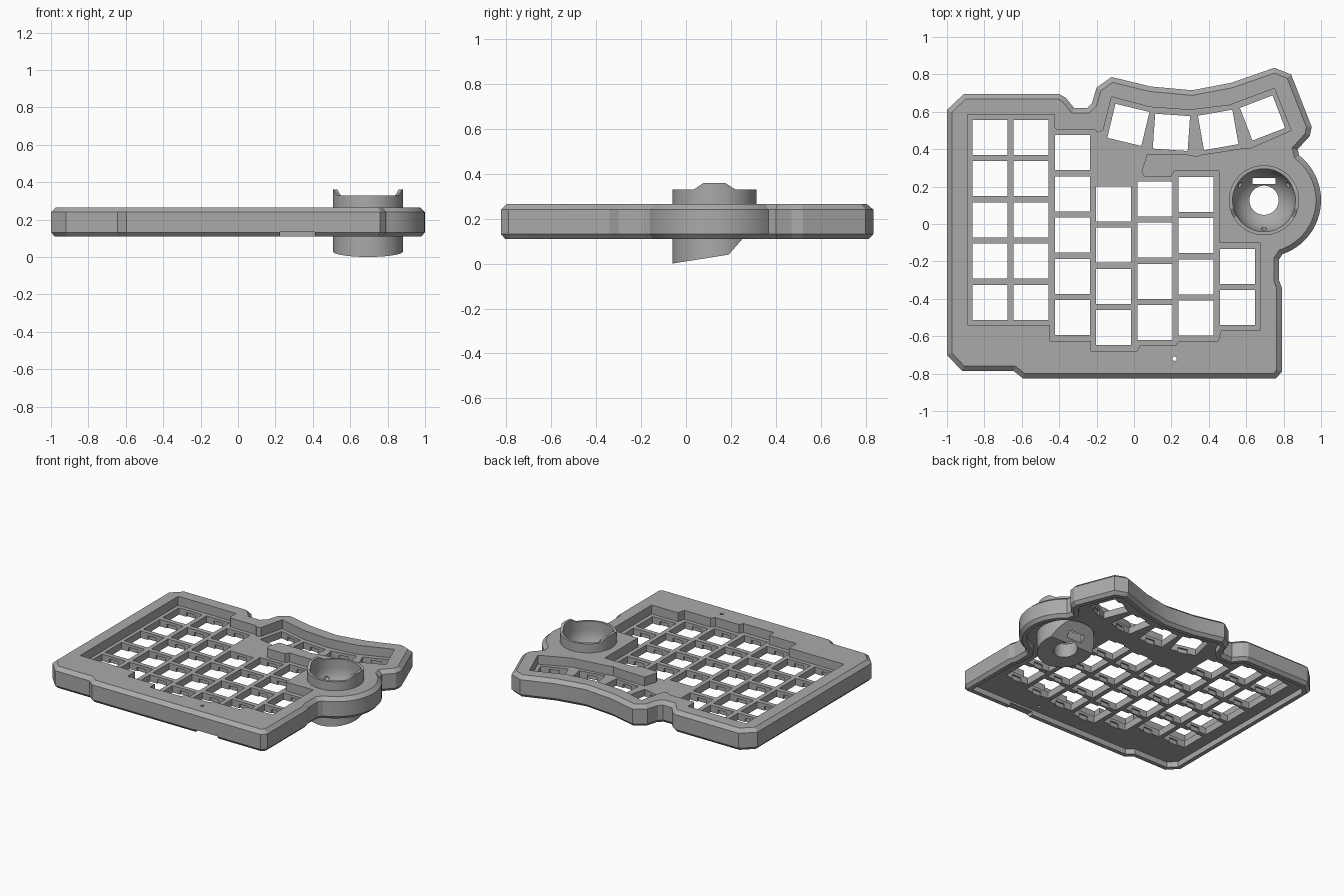
import bpy, bmesh, math
from mathutils import Matrix, Vector

if "Cube" in bpy.data.objects:
    bpy.data.objects.remove(bpy.data.objects["Cube"])

grey = bpy.data.materials.new("matte grey")
grey.use_nodes = True
colour = (0.4, 0.4, 0.4, 1)
grey.diffuse_color = colour
grey.node_tree.nodes["Principled BSDF"].inputs["Base Color"].default_value = colour

BOTTOM, TOP = 0.11, 0.265
PLATE_LOW, PLATE_TOP = 0.15, 0.2
CHAMFER = 0.027
BALL_X, BALL_Y = 0.695, 0.127
PITCH, HOLE = 0.2205, 0.187


def finish(bm, name):
    bmesh.ops.recalc_face_normals(bm, faces=bm.faces)
    mesh = bpy.data.meshes.new(name)
    bm.to_mesh(mesh)
    bm.free()
    mesh.materials.append(grey)
    obj = bpy.data.objects.new(name, mesh)
    bpy.context.collection.objects.link(obj)
    return obj


def offset(points, d):
    """Move a clockwise outline inwards by d with mitred corners."""
    result = []
    for i, p in enumerate(points):
        p = Vector(p)
        a = (p - Vector(points[i - 1])).normalized()
        b = (Vector(points[(i + 1) % len(points)]) - p).normalized()
        na, nb = Vector((a.y, -a.x)), Vector((b.y, -b.x))
        result.append(p + (na + nb) * (d / (1 + na.dot(nb))))
    return result


def loft(name, layers):
    """Stack (outline, height) layers into a closed solid."""
    bm = bmesh.new()
    rings = [[bm.verts.new((p[0], p[1], z)) for p in pts] for pts, z in layers]
    for low, high in zip(rings, rings[1:]):
        for i in range(len(low)):
            bm.faces.new((low[i - 1], low[i], high[i], high[i - 1]))
    bm.faces.new(rings[0])
    bm.faces.new(rings[-1])
    return finish(bm, name)


def boxes(name, places, width, depth, low, high):
    """One mesh of equal boxes at (x, y, degrees)."""
    bm = bmesh.new()
    for x, y, turn in places:
        matrix = (Matrix.Translation((x, y, (low + high) / 2))
                  @ Matrix.Rotation(math.radians(turn), 4, "Z")
                  @ Matrix.Diagonal((width, depth, high - low, 1)))
        bmesh.ops.create_cube(bm, size=1, matrix=matrix)
    return finish(bm, name)


def cylinder(name, x, y, radius, low, high, sides):
    bm = bmesh.new()
    bmesh.ops.create_cone(bm, cap_ends=True, segments=sides, radius1=radius,
                          radius2=radius, depth=high - low,
                          matrix=Matrix.Translation((x, y, (low + high) / 2)))
    return finish(bm, name)


def cut(target, cutter):
    mod = target.modifiers.new("cut", "BOOLEAN")
    mod.operation, mod.solver, mod.object = "DIFFERENCE", "EXACT", cutter
    bpy.context.view_layer.objects.active = target
    bpy.ops.object.modifier_apply(modifier=mod.name)
    bpy.data.objects.remove(cutter)


def smooth(obj, degrees):
    bpy.ops.object.select_all(action="DESELECT")
    obj.select_set(True)
    bpy.context.view_layer.objects.active = obj
    bpy.ops.object.shade_smooth_by_angle(angle=math.radians(degrees))


# Case outline, clockwise, with the round bulge for the ball
back = [(-1, -.7), (-1, .61), (-.91, .695), (-.4, .695), (-.365, .675), (-.32, .62),
        (-.25, .62), (-.225, .645), (-.2, .73), (-.12, .786), (.09, .735), (.31, .715),
        (.52, .755), (.75, .835), (.84, .8), (.95, .52), (.94, .47), (.875, .4)]
bulge = []
for i in range(25):
    a = math.radians(52 - i * 123 / 24)
    bulge.append((BALL_X + .305 * math.cos(a), BALL_Y + .305 * math.sin(a)))
front = [(.775, -.19), (.775, -.3), (.79, -.34), (.79, -.79), (.76, -.825),
         (-.595, -.825), (-.645, -.785), (-.92, -.785)]
outline = back + bulge + front
inner = offset(outline, CHAMFER)
case = loft("case", [(offset(outline, .02), BOTTOM), (outline, BOTTOM + .022),
                     (outline, TOP - .025), (inner, TOP)])

# Hollow underside
cut(case, loft("cavity", [(offset(outline, .05), 0), (offset(outline, .05), PLATE_LOW)]))

# Sunken key well
well = [(-.89, -.54), (-.89, .585), (-.425, .585), (-.425, .515), (-.415, .505),
        (-.21, .505), (-.195, .488), (-.165, .5), (-.12, .68), (.085, .625), (.3, .61),
        (.51, .635), (.75, .725), (.84, .5), (.62, .405), (.585, .405), (.36, .37),
        (.33, .36), (.3, .37), (.07, .375), (.04, .28), (.055, .255), (.2, .255),
        (.215, .283), (.455, .283), (.455, -.1), (.675, -.1), (.675, -.57),
        (.465, -.57), (.45, -.625), (.24, -.625), (.22, -.65), (.03, -.65),
        (.015, -.68), (-.23, -.68), (-.23, -.625), (-.45, -.625), (-.45, -.54)]
cut(case, loft("well", [(well, PLATE_TOP), (well, TOP + .1)]))

# Switch holes: staggered columns and a fanned thumb row
columns = [(.463, 5), (.463, 5), (.382, 5), (.107, 4), (.134, 4), (.158, 4), (-.227, 2)]
keys = [(-.77 + PITCH * c, top - PITCH * r, 0)
        for c, (top, rows) in enumerate(columns) for r in range(rows)]
keys += [(-.03, .53, -13.5), (.2, .49, -4), (.45, .503, 10), (.687, .567, 21)]
cut(case, boxes("switch_holes", keys, HOLE, HOLE, 0, TOP))
cut(case, boxes("clip_grooves", keys, .07, HOLE + .022, 0, PLATE_TOP - .02))

# Ball opening, pinhole and front notch
cut(case, cylinder("ball_opening", BALL_X, BALL_Y, .184, 0, 1, 64))
cut(case, cylinder("pinhole", .217, -.72, .012, 0, 1, 16))
cut(case, boxes("front_notch", [(.318, -.82, 0)], .185, .16, 0, .135))
smooth(case, 20)

# Ball cup: turned profile with a spherical bowl and a drain hole
BOWL, HOLE_R, CENTRE_Z = .168, .078, .27
profile = [(HOLE_R, 0), (.187, 0), (.187, .33), (BOWL, .33)]
end = math.acos(HOLE_R / BOWL)
for i in range(11):
    a = end * i / 10
    profile.append((BOWL * math.cos(a), CENTRE_Z - BOWL * math.sin(a)))
bm = bmesh.new()
SIDES = 96
rings = []
for s in range(SIDES):
    a = math.tau * s / SIDES
    ring = []
    for r, z in profile:
        if z == .33:  # two grip tabs on the rim, left and right
            z += .03 * min(1, max(0, (.093 - abs(.187 * math.sin(a))) / .045))
        ring.append(bm.verts.new((BALL_X + r * math.cos(a), BALL_Y + r * math.sin(a), z)))
    rings.append(ring)
for s in range(SIDES):
    for k in range(len(profile)):
        bm.faces.new((rings[s - 1][k - 1], rings[s][k - 1], rings[s][k], rings[s - 1][k]))
cup = finish(bm, "ball_cup")

# Slanted cup underside
bm = bmesh.new()
side = [(-.1, -.006), (.19, .04), (.33, .2), (.33, -.1), (-.1, -.1)]
face = bm.faces.new([bm.verts.new((.4, y, z)) for y, z in side])
moved = bmesh.ops.extrude_face_region(bm, geom=[face])["geom"]
bmesh.ops.translate(bm, vec=(.6, 0, 0),
                    verts=[g for g in moved if isinstance(g, bmesh.types.BMVert)])
cut(cup, finish(bm, "underside_wedge"))

# Sensor slot and three bearing seats
cut(cup, boxes("sensor_slot", [(BALL_X, .23, 0)], .125, .034, 0, .25))
bm = bmesh.new()
for turn in (33, 147, 270):
    a = math.radians(turn)
    spot = (BALL_X + .152 * math.cos(a), BALL_Y + .152 * math.sin(a), .2)
    bmesh.ops.create_uvsphere(bm, u_segments=12, v_segments=8, radius=.016,
                              matrix=Matrix.Translation(spot))
cut(cup, finish(bm, "bearing_seats"))
smooth(cup, 30)
